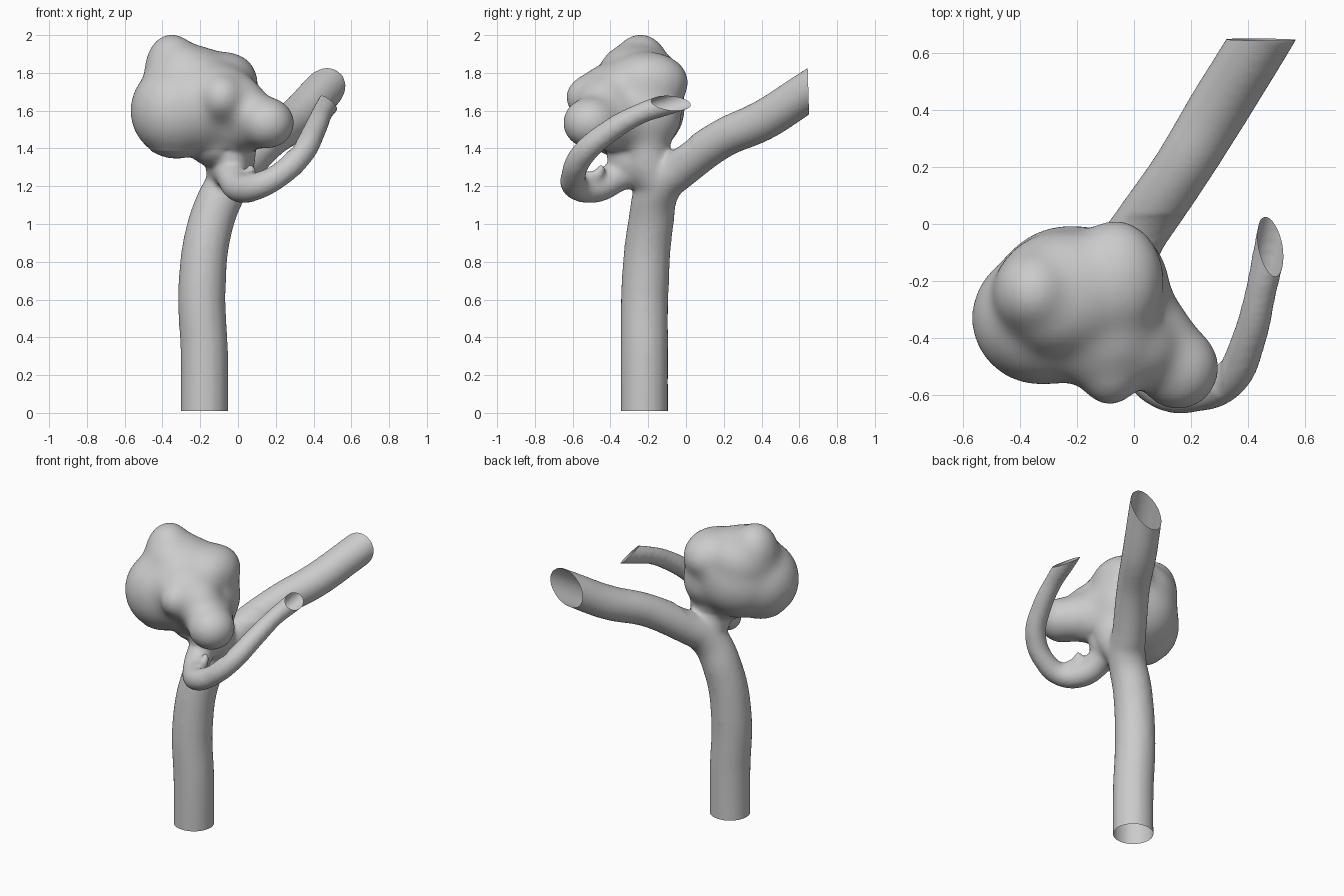
import bpy, bmesh
from mathutils import Vector, Matrix

if "Cube" in bpy.data.objects:
    bpy.data.objects.remove(bpy.data.objects["Cube"])

bm = bmesh.new()


def tube(points):
    """Closed round tube through (x, y, z, radius) points."""
    cu = bpy.data.curves.new("path", 'CURVE')
    cu.dimensions = '3D'
    cu.bevel_depth = 1.0
    cu.bevel_resolution = 6
    cu.use_fill_caps = True
    cu.resolution_u = 10
    sp = cu.splines.new('BEZIER')
    sp.bezier_points.add(len(points) - 1)
    for bp, (x, y, z, r) in zip(sp.bezier_points, points):
        bp.co = (x, y, z)
        bp.radius = r
        bp.handle_left_type = bp.handle_right_type = 'AUTO'
    ob = bpy.data.objects.new("path", cu)
    bpy.context.collection.objects.link(ob)
    me = bpy.data.meshes.new_from_object(ob.evaluated_get(bpy.context.evaluated_depsgraph_get()))
    bm.from_mesh(me)
    bpy.data.objects.remove(ob)
    bpy.data.meshes.remove(me)


def lump(center, radii):
    m = Matrix.Translation(center) @ Matrix.Diagonal((*radii, 1))
    bmesh.ops.create_icosphere(bm, subdivisions=4, radius=1, matrix=m)


def baked(ob):
    """Mesh of an object with its modifiers applied."""
    me = bpy.data.meshes.new_from_object(ob.evaluated_get(bpy.context.evaluated_depsgraph_get()))
    ob.modifiers.clear()
    ob.data = me
    return me


# main trunk, running on into the branch to the back
tube([(-.178, -.22, -.08, .127), (-.178, -.22, .3, .127), (-.19, -.216, .68, .127),
      (-.145, -.187, 1.0, .122), (-.06, -.14, 1.2, .118), (.02, -.02, 1.30, .106),
      (.165, .19, 1.45, .104), (.30, .41, 1.55, .109), (.43, .62, 1.685, .108),
      (.49, .72, 1.75, .108)])

# thin branch looping round the front
tube([(-.06, -.20, 1.27, .09), (-.04, -.33, 1.265, .085), (.01, -.475, 1.192, .08),
      (.10, -.58, 1.20, .073), (.22, -.595, 1.26, .066), (.335, -.545, 1.37, .067),
      (.405, -.40, 1.495, .062), (.445, -.24, 1.585, .056), (.478, -.09, 1.637, .06),
      (.51, .05, 1.69, .065)])

# tiny twig by the neck
tube([(.08, -.54, 1.255, .03), (.075, -.47, 1.26, .028), (.065, -.44, 1.31, .024)])

# neck of the sac
tube([(-.05, -.15, 1.22, .115), (-.045, -.22, 1.36, .14), (-.08, -.26, 1.55, .22)])
lump((-.03, -.28, 1.36), (.105, .14, .15))
lump((-.12, -.27, 1.43), (.15, .17, .13))

# lobed sac
lump((-.22, -.28, 1.62), (.29, .28, .27))
lump((-.325, -.33, 1.60), (.25, .24, .255))
lump((-.35, -.24, 1.81), (.15, .16, .205))
lump((-.25, -.25, 1.76), (.25, .23, .19))
lump((-.28, -.28, 1.82), (.17, .18, .14))
lump((-.065, -.20, 1.75), (.175, .22, .165))
lump((-.04, -.23, 1.58), (.17, .215, .20))
lump((-.12, -.38, 1.68), (.22, .20, .18))
lump((-.085, -.50, 1.67), (.12, .145, .13))
lump((.0, -.43, 1.63), (.16, .15, .16))
tube([(-.02, -.32, 1.54, .18), (.08, -.42, 1.54, .155), (.14, -.48, 1.53, .135)])
lump((.155, -.505, 1.535), (.15, .155, .143))

mesh = bpy.data.meshes.new("vessel_wall")
bm.to_mesh(mesh)
bm.free()
vessel = bpy.data.objects.new("vessel_wall", mesh)
bpy.context.collection.objects.link(vessel)

# fuse into one skin and soften the joins
rm = vessel.modifiers.new("fuse", 'REMESH')
rm.mode = 'VOXEL'
rm.voxel_size = .013
sm = vessel.modifiers.new("soften", 'SMOOTH')
sm.factor = .5
sm.iterations = 18
fused = baked(vessel)

# melt the lobes of the sac together
sac = vessel.vertex_groups.new(name="sac")
sac.add([v.index for v in fused.vertices
         if v.co.z > 1.39 and v.co.x < .31 and v.co.y < .03], 1.0, 'REPLACE')
melt = vessel.modifiers.new("melt", 'SMOOTH')
melt.factor = .5
melt.iterations = 90
melt.vertex_group = "sac"
fused = baked(vessel)

# cut the three ends open
bm = bmesh.new()
bm.from_mesh(fused)


def cut(co, normal, near):
    faces = [f for f in bm.faces if near(f.calc_center_median())]
    geom = faces + list({e for f in faces for e in f.edges}) + list({v for f in faces for v in f.verts})
    bmesh.ops.bisect_plane(bm, geom=geom, dist=1e-5, plane_co=co, plane_no=normal, clear_outer=True)


cut((0, 0, .01), (0, 0, -1), lambda c: c.z < .3)
cut((.45, .648, 1.7), (0, 1, .03), lambda c: c.y > .4)
cut((.485, -.10, 1.64), (.66, .18, .73), lambda c: c.x > .36 and -.38 < c.y < .15)

for f in bm.faces:
    f.smooth = True
bm.to_mesh(fused)
bm.free()
fused.name = "vessel_wall"
